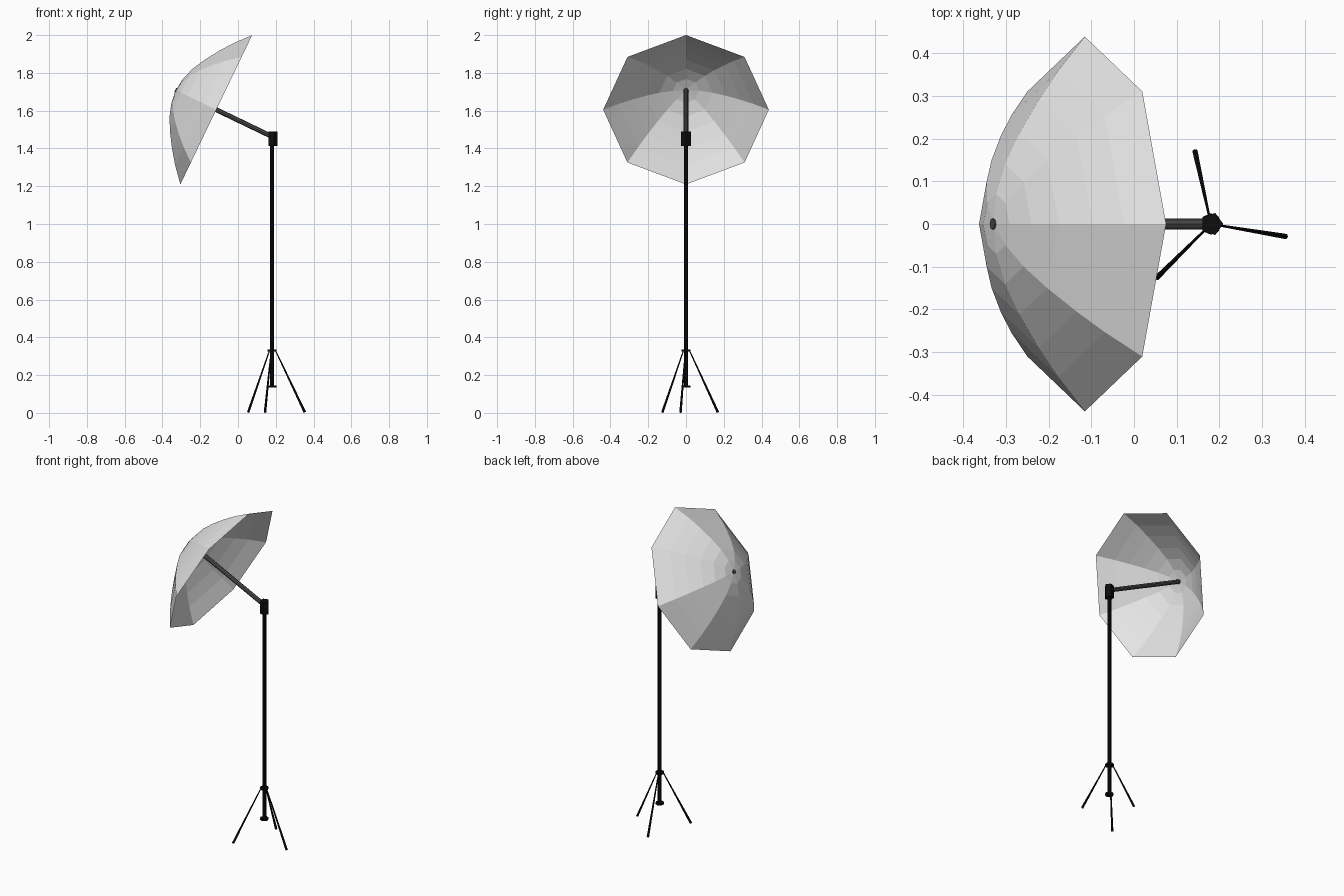
import bpy, bmesh, math
from mathutils import Vector, Matrix

if "Cube" in bpy.data.objects:
    bpy.data.objects.remove(bpy.data.objects["Cube"])


def material(name, rgb):
    m = bpy.data.materials.new(name)
    m.diffuse_color = (*rgb, 1)
    m.use_nodes = True
    m.node_tree.nodes["Principled BSDF"].inputs["Base Color"].default_value = m.diffuse_color
    return m


WHITE = material("canopy_white", (0.78, 0.78, 0.78))
GREY = material("shaft_grey", (0.075, 0.075, 0.075))
BLACK = material("stand_black", (0.004, 0.004, 0.004))


def finish(bm, name, mat):
    bmesh.ops.recalc_face_normals(bm, faces=bm.faces)
    me = bpy.data.meshes.new(name)
    bm.to_mesh(me)
    bm.free()
    me.materials.append(mat)
    ob = bpy.data.objects.new(name, me)
    bpy.context.collection.objects.link(ob)
    return ob


def rod(name, a, b, r1, r2, sides, mat):
    """Flat-sided tapered rod from point a (radius r1) to b (radius r2)."""
    a, b = Vector(a), Vector(b)
    d = b - a
    bm = bmesh.new()
    bmesh.ops.create_cone(bm, cap_ends=True, segments=sides, radius1=r1, radius2=r2,
                          depth=d.length)
    # first vertex of the cone points along +y: turn it to +x for upright parts
    turn = Matrix.Rotation(-math.pi / 2, 4, 'Z')
    rot = d.to_track_quat('Z', 'Y').to_matrix().to_4x4() if abs(d.x) + abs(d.y) > 1e-6 else turn
    bm.transform(Matrix.Translation((a + b) / 2) @ rot)
    return finish(bm, name, mat)


# Umbrella canopy: eight-sided dome, (radius, height above the rim plane)
RIM = Vector((-0.115, 0, 1.605))
UP = Vector((0.38, 0, 0.79)).normalized()      # rim direction toward the top corner
SIDE = Vector((0, 1, 0))
AXIS = Vector((-UP.z, 0, UP.x))                # toward the apex
PROFILE = [(0.4385, 0), (0.358, 0.070), (0.29, 0.120), (0.212, 0.170),
           (0.141, 0.207), (0.07, 0.230)]
bm = bmesh.new()
rings = []
for r, h in PROFILE:
    rings.append([bm.verts.new(RIM + AXIS * h + (UP * math.cos(k * math.pi / 4)
                               + SIDE * math.sin(k * math.pi / 4)) * r) for k in range(8)])
apex = bm.verts.new(RIM + AXIS * 0.238)
for lo, hi in zip(rings, rings[1:]):
    for k in range(8):
        n = (k + 1) % 8
        bm.faces.new((lo[k], lo[n], hi[n], hi[k]))
for k in range(8):
    bm.faces.new((rings[-1][k], rings[-1][(k + 1) % 8], apex))
finish(bm, "umbrella_canopy", WHITE)

# Shaft from the stand head through the apex
rod("umbrella_shaft", RIM - AXIS * 0.325, RIM + AXIS * 0.241, 0.013, 0.013, 8, GREY)

# Stand: pole, clamp head, collar and end cap
PX = 0.18
rod("stand_pole", (PX, 0, 0.14), (PX, 0, 1.45), 0.0115, 0.0115, 8, BLACK)
rod("clamp_head", (PX + 0.002, 0, 1.413), (PX + 0.002, 0, 1.491), 0.027, 0.027, 5, BLACK)
rod("leg_collar", (PX, 0, 0.325), (PX, 0, 0.335), 0.025, 0.025, 8, BLACK)
rod("pole_end_cap", (PX, 0, 0.135), (PX, 0, 0.146), 0.024, 0.024, 8, BLACK)

# Tripod legs, thicker toward the feet
for i, (fx, fy) in enumerate([(0.354, -0.029), (0.143, 0.169), (0.054, -0.125)]):
    out = Vector((fx - PX, fy, 0)).normalized() * 0.019
    rod(f"tripod_leg_{i + 1}", (PX + out.x, out.y, 0.33), (fx, fy, 0.003),
        0.003, 0.007, 6, BLACK)
